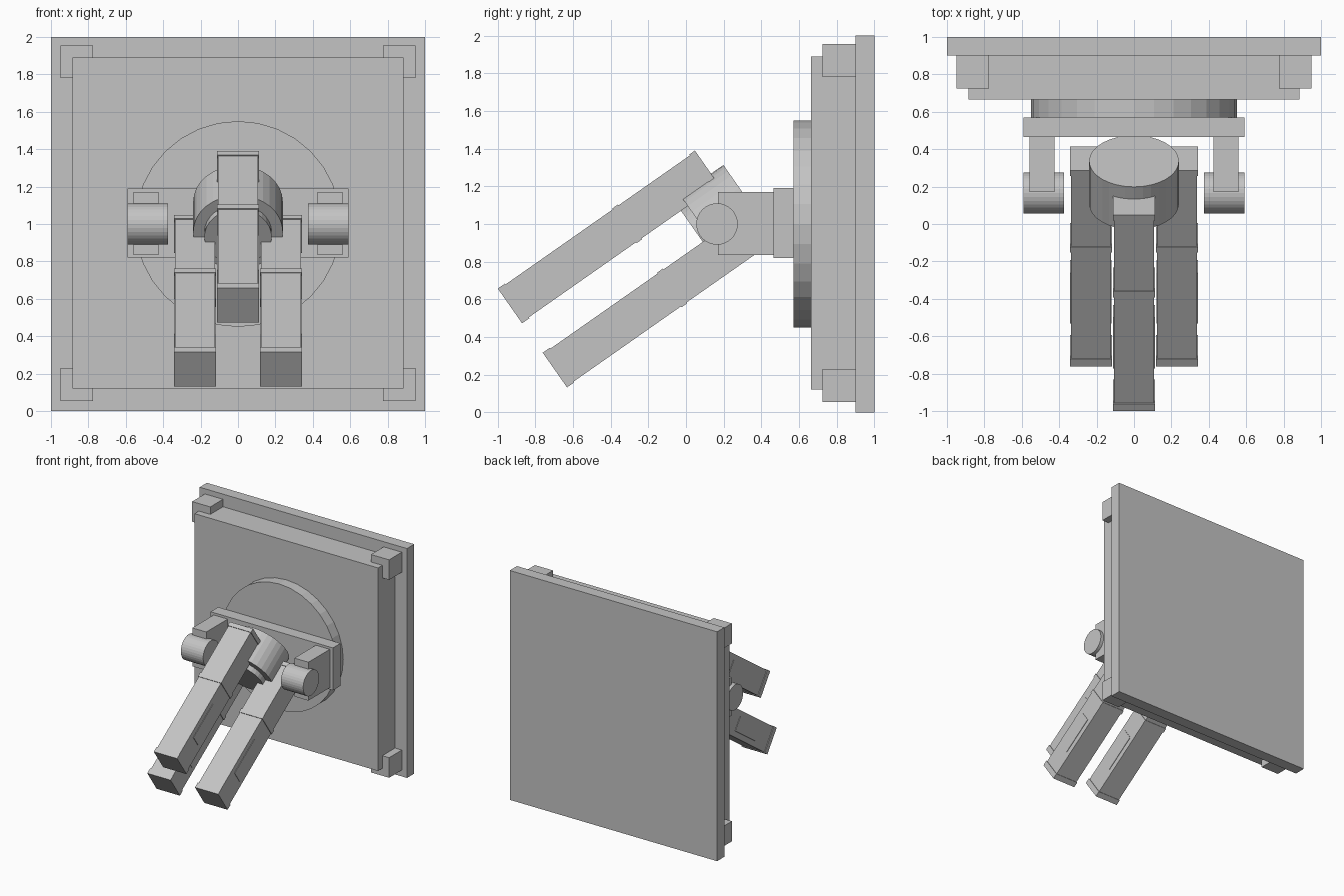
import bpy, bmesh, math
from mathutils import Matrix

if "Cube" in bpy.data.objects:
    bpy.data.objects.remove(bpy.data.objects["Cube"])

TILT = Matrix.Rotation(math.radians(35), 4, 'X')   # barrel assembly pitch
FLAT = Matrix.Identity(4)

grey = bpy.data.materials.new("plain_grey")
grey.diffuse_color = (0.55, 0.55, 0.55, 1)
grey.use_nodes = True
grey.node_tree.nodes["Principled BSDF"].inputs["Base Color"].default_value = grey.diffuse_color


def finish(name, bm, xf):
    bm.transform(xf)
    me = bpy.data.meshes.new(name)
    bm.to_mesh(me)
    bm.free()
    me.materials.append(grey)
    ob = bpy.data.objects.new(name, me)
    bpy.context.collection.objects.link(ob)
    return ob


def box(name, x, y, z, xf=FLAT):
    bm = bmesh.new()
    size = [b - a for a, b in (x, y, z)]
    mid = [(a + b) / 2 for a, b in (x, y, z)]
    bmesh.ops.create_cube(bm, size=1, matrix=Matrix.Translation(mid) @ Matrix.Diagonal((*size, 1)))
    return finish(name, bm, xf)


def cylinder(name, axis, r, lo, hi, c, xf=FLAT):
    """axis 'X': c=(y,z); axis 'Y': c=(x,z)"""
    bm = bmesh.new()
    m = (lo + hi) / 2
    if axis == 'X':
        mat = Matrix.Translation((m, *c)) @ Matrix.Rotation(math.pi / 2, 4, 'Y')
    else:
        mat = Matrix.Translation((c[0], m, c[1])) @ Matrix.Rotation(math.pi / 2, 4, 'X')
    bmesh.ops.create_cone(bm, cap_ends=True, segments=32, radius1=r, radius2=r, depth=hi - lo, matrix=mat)
    return finish(name, bm, xf)


# wall mount
box("back_plate", (-1, 1), (0.9, 1), (0, 2))
box("front_slab", (-0.885, 0.885), (0.665, 0.9), (0.12, 1.89))
for sx in (-1, 1):
    for z in ((0.055, 0.23), (1.78, 1.955)):
        box("corner_block", sorted((sx * 0.775, sx * 0.95)), (0.725, 0.9), z)
cylinder("turntable", 'Y', 0.55, 0.57, 0.665, (0, 1.0))

# yoke with pivots
box("yoke_plate", (-0.59, 0.59), (0.465, 0.57), (0.82, 1.19))
for sx in (-1, 1):
    box("yoke_arm", sorted((sx * 0.425, sx * 0.56)), (0.17, 0.465), (0.835, 1.17))
    cylinder("pivot", 'X', 0.11, *sorted((sx * 0.375, sx * 0.59)), (0.165, 1.0))

# tilted hub
cylinder("hub", 'Y', 0.24, 0.636, 0.916, (0, 0.722), TILT)
cylinder("hub_nose", 'Y', 0.18, 0.592, 0.64, (0, 0.722), TILT)

# three square barrels around the hub axis
for cx, cz in ((0, 0.999), (-0.23, 0.583), (0.23, 0.583)):
    def square(name, h, y0, y1):
        box(name, (cx - h, cx + h), (y0, y1), (cz - h, cz + h), TILT)
    square("barrel", 0.107, -0.43, 0.83)
    for y0, y1 in ((-0.442, -0.395), (0.3, 0.337), (0.80, 0.836)):
        square("barrel_collar", 0.1125, y0, y1)
    box("barrel_side_panel", (cx - 0.111, cx + 0.111), (-0.2, 0.13), (cz - 0.06, cz + 0.06), TILT)
